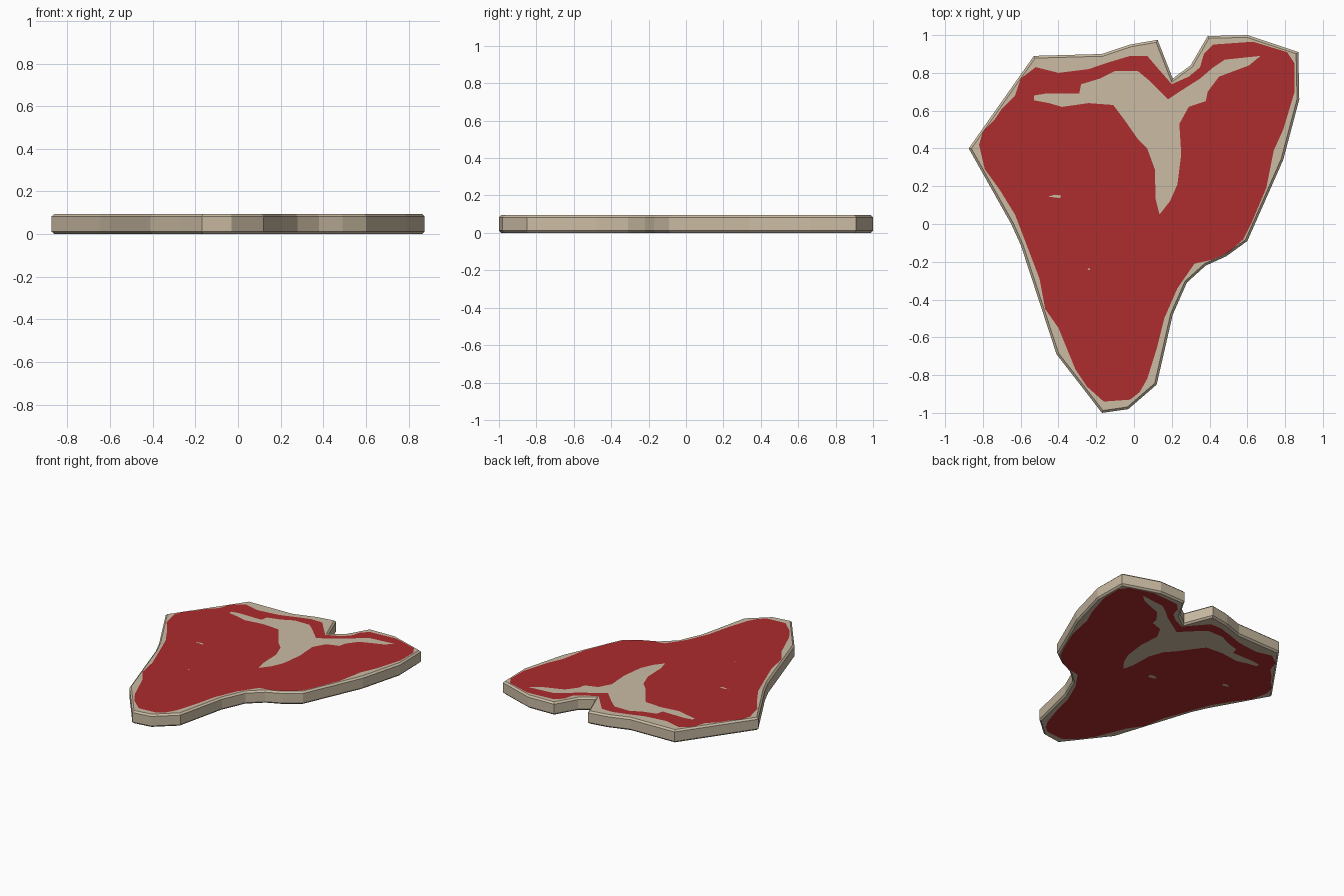
import bpy, bmesh
from mathutils import Vector
from mathutils.geometry import delaunay_2d_cdt

if "Cube" in bpy.data.objects:
    bpy.data.objects.remove(bpy.data.objects["Cube"])

HEIGHT, BEVEL = 0.095, 0.012


def material(name, rgb):
    m = bpy.data.materials.new(name)
    m.diffuse_color = (*rgb, 1)
    m.use_nodes = True
    m.node_tree.nodes["Principled BSDF"].inputs["Base Color"].default_value = m.diffuse_color
    return m


def points(*v):
    return [Vector(p) for p in zip(v[::2], v[1::2])]


# profiles, clockwise seen from above
RIM = points(
    -.875, .40, -.53, .89, -.17, .90, -.02, .95, .125, .975, .205, .77, .30, .84,
    .39, .995, .60, 1, .87, .91, .875, .66, .79, .34, .64, 0, .60, -.09, .49, -.17,
    .38, -.22, .28, -.31, .205, -.48, .12, -.85, -.03, -.98, -.17, -1, -.27, -.87,
    -.41, -.69, -.60, -.11, -.65, 0)
MEAT = points(
    -.82, .42, -.80, .49, -.74, .55, -.70, .61, -.63, .68, -.60, .77, -.52, .83,
    -.40, .80, -.24, .82, -.12, .86, -.02, .89, .07, .89, .13, .82, .20, .74,
    .29, .78, .35, .83, .37, .90, .42, .95, .63, .965, .81, .91, .85, .85, .85, .70,
    .79, .50, .74, .39, .70, .19, .62, 0, .58, -.08, .50, -.15, .41, -.19,
    .32, -.21, .23, -.34, .16, -.50, .12, -.66, .07, -.82, .03, -.89, -.02, -.93,
    -.16, -.94, -.25, -.86, -.31, -.77, -.40, -.55, -.47, -.45, -.50, -.29,
    -.58, -.08, -.63, .05, -.71, .18, -.79, .29)
BONE = points(
    -.53, .68, -.47, .69, -.29, .69, -.28, .74, -.18, .77, -.10, .81, .02, .81,
    .08, .76, .14, .70, .18, .66, .24, .70, .35, .77, .42, .83, .48, .87, .67, .89,
    .61, .84, .45, .78, .39, .70, .38, .65, .29, .62, .24, .53, .25, .37, .23, .21,
    .19, .12, .135, .05, .115, .13, .11, .29, .07, .40, .02, .45, -.05, .55,
    -.11, .63, -.24, .64, -.38, .62, -.45, .64, -.53, .655)


def fleck(x, y, w, h):
    return [Vector((x + a * w, y + b * h)) for a, b in ((-1, 0), (0, 1), (1, .6), (.8, -.8))]


def inset(loop, d):
    """Mitred inward offset of a clockwise loop."""
    out = []
    for i, p in enumerate(loop):
        e1 = (p - loop[i - 1]).normalized()
        e2 = (loop[(i + 1) % len(loop)] - p).normalized()
        n1, n2 = Vector((e1.y, -e1.x)), Vector((e2.y, -e2.x))
        out.append(p + (n1 + n2) * d / (1 + n1.dot(n2)))
    return out


def inside(p, loop):
    hit = False
    for i, b in enumerate(loop):
        a = loop[i - 1]
        if (a.y > p.y) != (b.y > p.y) and p.x < a.x + (p.y - a.y) * (b.x - a.x) / (b.y - a.y):
            hit = not hit
    return hit


def cap(bm, edge, z, flecks):
    """Flat face split along the meat, bone and fleck outlines."""
    verts, edges = [], []
    for loop in [edge, MEAT, BONE] + flecks:
        s, n = len(verts), len(loop)
        verts += loop
        edges += [(s + i, s + (i + 1) % n) for i in range(n)]
    vs, _, faces, *_ = delaunay_2d_cdt(verts, edges, [], 0, 1e-5)
    bvs = [bm.verts.new((v.x, v.y, z)) for v in vs]
    for f in faces:
        c = sum((vs[i] for i in f), Vector((0, 0))) / len(f)
        if inside(c, edge):
            face = bm.faces.new([bvs[i] for i in f])
            pale = any(inside(c, l) for l in [BONE] + flecks)
            face.material_index = int(inside(c, MEAT) and not pale)


bm = bmesh.new()
inner = inset(RIM, BEVEL)

# fat rim wall with chamfered edges
rings = [[bm.verts.new((p.x, p.y, z)) for p in loop] for loop, z in
         ((inner, 0), (RIM, BEVEL), (RIM, HEIGHT - BEVEL), (inner, HEIGHT))]
for lo, hi in zip(rings, rings[1:]):
    for i in range(len(lo)):
        bm.faces.new((lo[i - 1], hi[i - 1], hi[i], lo[i]))

# top and bottom cuts of meat
cap(bm, inner, HEIGHT, [fleck(-.42, .145, .035, .01), fleck(-.24, -.24, .008, .006)])
cap(bm, inner, 0, [fleck(-.09, .09, .035, .022), fleck(-.54, .32, .03, .018)])

bmesh.ops.remove_doubles(bm, verts=bm.verts, dist=1e-4)
bmesh.ops.recalc_face_normals(bm, faces=bm.faces)
mesh = bpy.data.meshes.new("steak")
bm.to_mesh(mesh)
bm.free()
mesh.materials.append(material("pale fat", (.597, .503, .371)))
mesh.materials.append(material("red meat", (.418, .025, .027)))
bpy.context.collection.objects.link(bpy.data.objects.new("steak", mesh))
